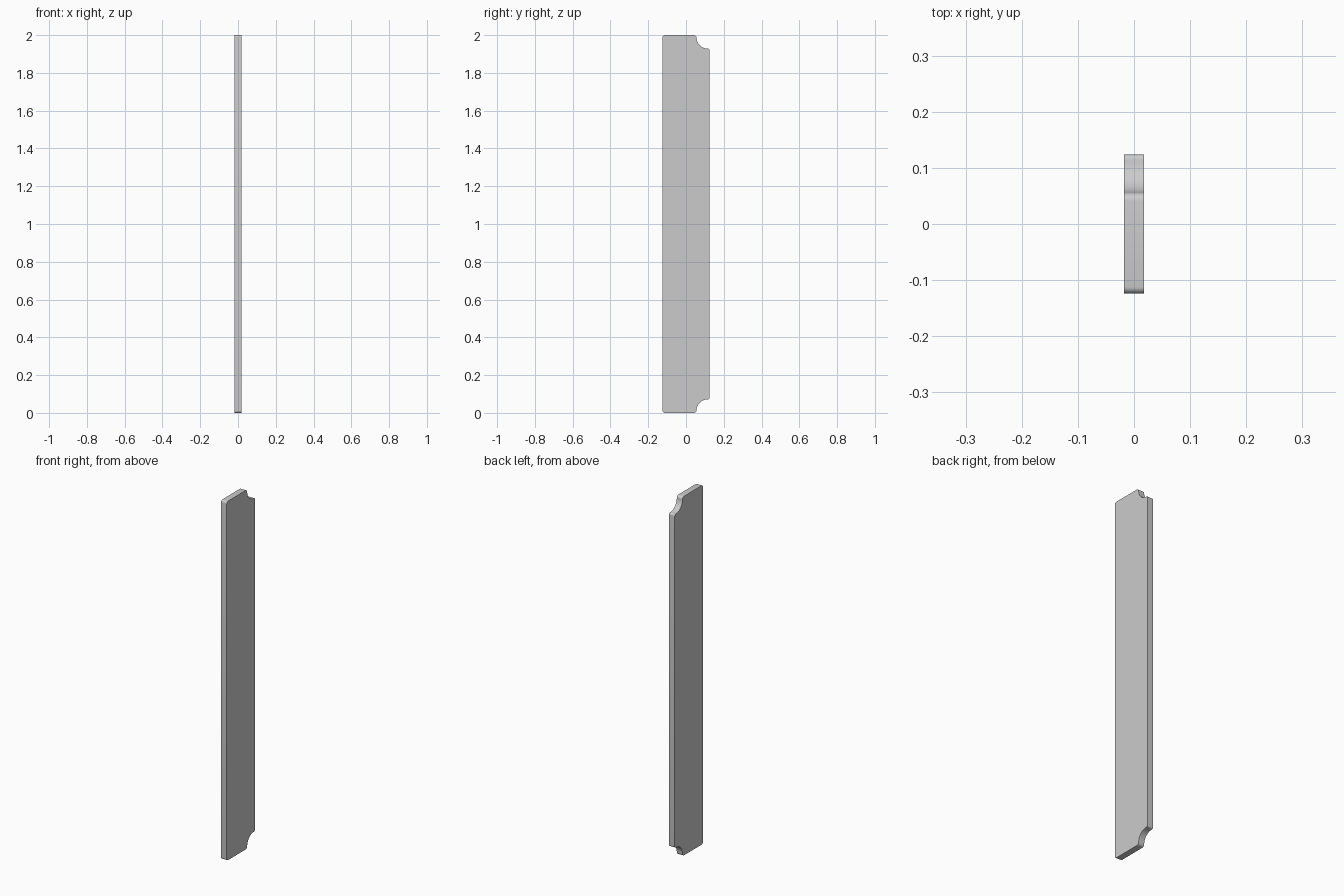
import bpy, bmesh
from math import cos, sin, radians

if "Cube" in bpy.data.objects:
    bpy.data.objects.remove(bpy.data.objects["Cube"])

HALF_T, HALF_W, H = 0.0175, 0.124, 2.0


def arc(cy, cz, r, a0, a1, n):
    """Points along a circular arc in the y-z plane, angles in degrees."""
    return [(cy + r * cos(radians(a0 + (a1 - a0) * i / n)),
             cz + r * sin(radians(a0 + (a1 - a0) * i / n))) for i in range(n + 1)]


# Upper half of the outline, from back edge over the scooped corner to the front edge
top = (arc(HALF_W - 0.01, H - 0.081, 0.01, 0, 90, 6)          # lower lip of scoop
       + arc(HALF_W - 0.01, H - 0.013, 0.058, 270, 180, 14)   # concave scoop
       + arc(HALF_W - 0.083, H - 0.015, 0.015, 0, 90, 6)      # upper lip of scoop
       + arc(-HALF_W + 0.012, H - 0.012, 0.012, 90, 180, 6))  # small front rounding

# Mirror the outline for the lower end
outline = top + [(y, H - z) for y, z in reversed(top)]

# Extrude the outline through the board thickness
bm = bmesh.new()
face = bm.faces.new([bm.verts.new((-HALF_T, y, z)) for y, z in outline])
ext = bmesh.ops.extrude_face_region(bm, geom=[face])
moved = [g for g in ext["geom"] if isinstance(g, bmesh.types.BMVert)]
bmesh.ops.translate(bm, verts=moved, vec=(2 * HALF_T, 0, 0))
bmesh.ops.remove_doubles(bm, verts=bm.verts[:], dist=1e-5)
bmesh.ops.recalc_face_normals(bm, faces=bm.faces[:])
mesh = bpy.data.meshes.new("board")
bm.to_mesh(mesh)
bm.free()

board = bpy.data.objects.new("board", mesh)
bpy.context.collection.objects.link(board)
bpy.context.view_layer.objects.active = board
board.select_set(True)
bpy.ops.object.shade_smooth_by_angle(angle=radians(30))
